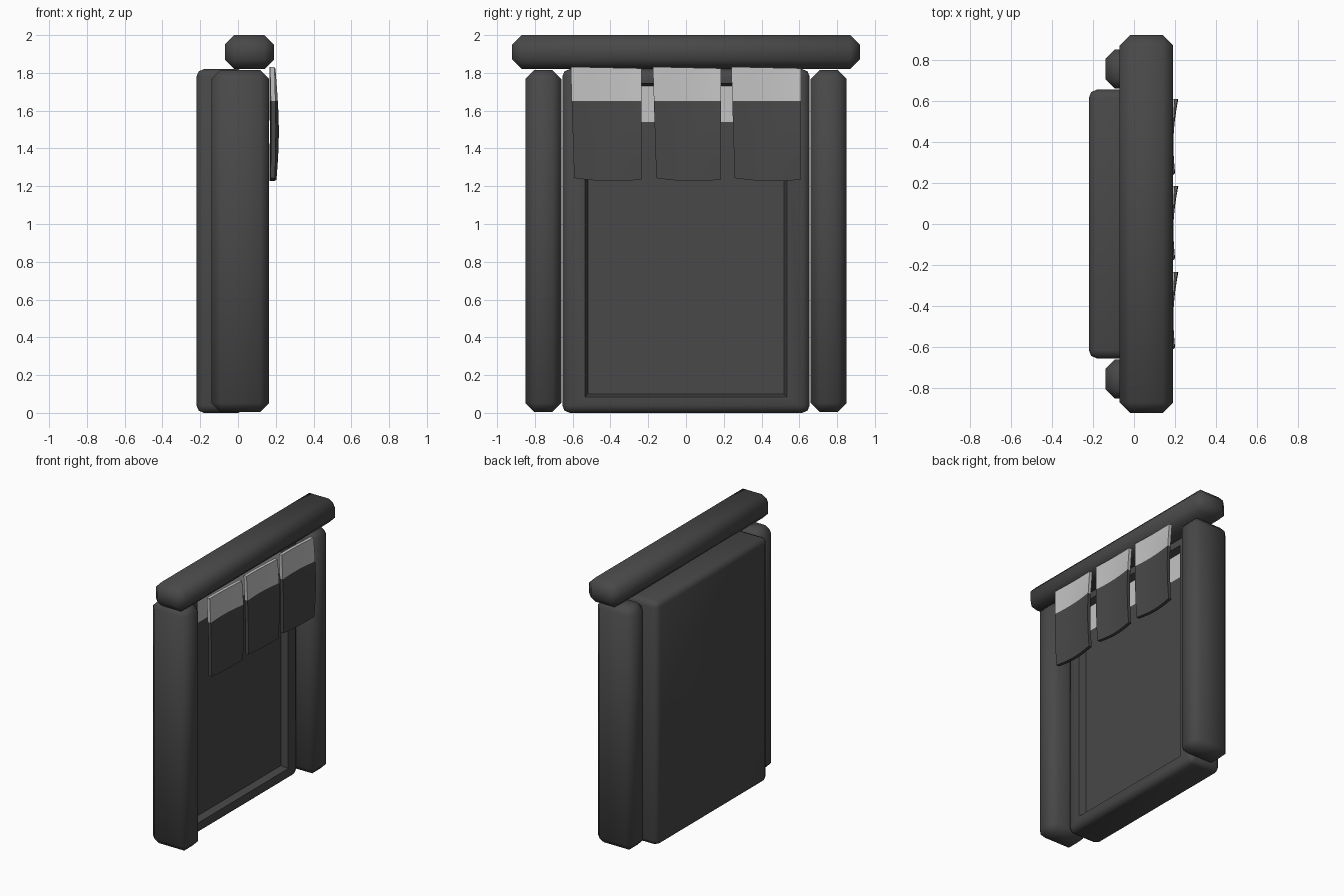
import bpy, bmesh, math

if "Cube" in bpy.data.objects:
    bpy.data.objects.remove(bpy.data.objects["Cube"])

def material(name, c):
    m = bpy.data.materials.new(name)
    m.diffuse_color = (c, c, c, 1)
    m.use_nodes = True
    m.node_tree.nodes["Principled BSDF"].inputs["Base Color"].default_value = m.diffuse_color
    return m

DARK = material("dark_grey", 0.065)
LIGHT = material("light_grey", 0.55)

def finish(bm, name, angle=60):
    me = bpy.data.meshes.new(name)
    bmesh.ops.recalc_face_normals(bm, faces=bm.faces)
    bm.to_mesh(me)
    bm.free()
    me.materials.append(DARK)
    me.materials.append(LIGHT)
    ob = bpy.data.objects.new(name, me)
    bpy.context.collection.objects.link(ob)
    bpy.ops.object.select_all(action='DESELECT')
    ob.select_set(True)
    bpy.context.view_layer.objects.active = ob
    bpy.ops.object.shade_smooth_by_angle(angle=math.radians(angle))
    return ob

def chamfered_box(lo, hi, width, segments=1):
    bm = bmesh.new()
    bmesh.ops.create_cube(bm, size=1)
    for v in bm.verts:
        v.co = [hi[i] if v.co[i] > 0 else lo[i] for i in range(3)]
    bmesh.ops.bevel(bm, geom=bm.edges[:], offset=width, segments=segments,
                    profile=0.5, affect='EDGES')
    return bm

# Lintel beam and two side posts
finish(chamfered_box((-0.07, -0.92, 1.82), (0.19, 0.92, 2.0), 0.05), "lintel_beam")
for side, y in (("left", -0.755), ("right", 0.755)):
    finish(chamfered_box((-0.14, y - 0.095, 0.005), (0.165, y + 0.095, 1.815), 0.047),
           side + "_post")

# Door slab: rounded box with a shallow recess in its front face
bm = chamfered_box((-0.22, -0.655, 0.0), (0.04, 0.655, 1.82), 0.04, 2)
face = max((f for f in bm.faces if f.normal.x > 0.99), key=lambda f: f.calc_area())
for y, z0, z1, x in ((0.535, 0.085, 1.745, 0.04), (0.52, 0.10, 1.73, -0.01)):
    bmesh.ops.inset_individual(bm, faces=[face], thickness=0.02)
    for v in face.verts:
        v.co = (x, math.copysign(y, v.co.y), z1 if v.co.z > 0.9 else z0)
# upper part of the recessed panel is light
bmesh.ops.bisect_plane(bm, geom=[face] + face.edges[:] + face.verts[:],
                       plane_co=(0, 0, 1.54), plane_no=(0, 0, 1))
bm.normal_update()
for f in bm.faces:
    c = f.calc_center_median()
    if abs(c.x + 0.01) < 0.002 and abs(c.y) < 0.4 and 1.54 < c.z < 1.73:
        f.material_index = 1
finish(bm, "door_slab")

# Three hanging cloth strips with a light band at the top
NY, NZ = 12, 18

def cloth_point(y0, y1, t, s, back):
    y = y0 + (y1 - y0) * t + 0.018 * s * (1 - t)
    top = 1.832 - 0.008 * t
    bottom = 1.243 - 0.008 * t - 0.012 * math.sin(math.pi * t)
    # the first rows end exactly on the colour boundary
    band = 1.65
    k = 5 / NZ
    z = top + (band - top) * s / k if s <= k else band + (bottom - band) * (s - k) / (1 - k)
    billow = math.sin(math.pi * min(1, s * 0.9))
    wave = 0.020 * t * t + 0.004 * (1 - t) - 0.010 * math.sin(math.pi * t)
    x = 0.192 + wave * (0.3 + 0.7 * billow) + 0.004 * billow
    return (x - 0.024 * back, y, z)

for n, (y0, y1) in enumerate(((-0.61, -0.235), (-0.175, 0.185), (0.24, 0.61))):
    bm = bmesh.new()
    grid = [[[bm.verts.new(cloth_point(y0, y1, i / NY, j / NZ, b)) for j in range(NZ + 1)]
             for i in range(NY + 1)] for b in (0, 1)]
    for g in grid:
        for i in range(NY):
            for j in range(NZ):
                bm.faces.new((g[i][j], g[i + 1][j], g[i + 1][j + 1], g[i][j + 1]))
    a, b = grid
    for i in range(NY):
        for j in (0, NZ):
            bm.faces.new((a[i][j], a[i + 1][j], b[i + 1][j], b[i][j]))
    for j in range(NZ):
        for i in (0, NY):
            bm.faces.new((a[i][j], a[i][j + 1], b[i][j + 1], b[i][j]))
    for f in bm.faces:
        if f.calc_center_median().z > 1.65:
            f.material_index = 1
    finish(bm, "cloth_strip_%d" % (n + 1), 40)
